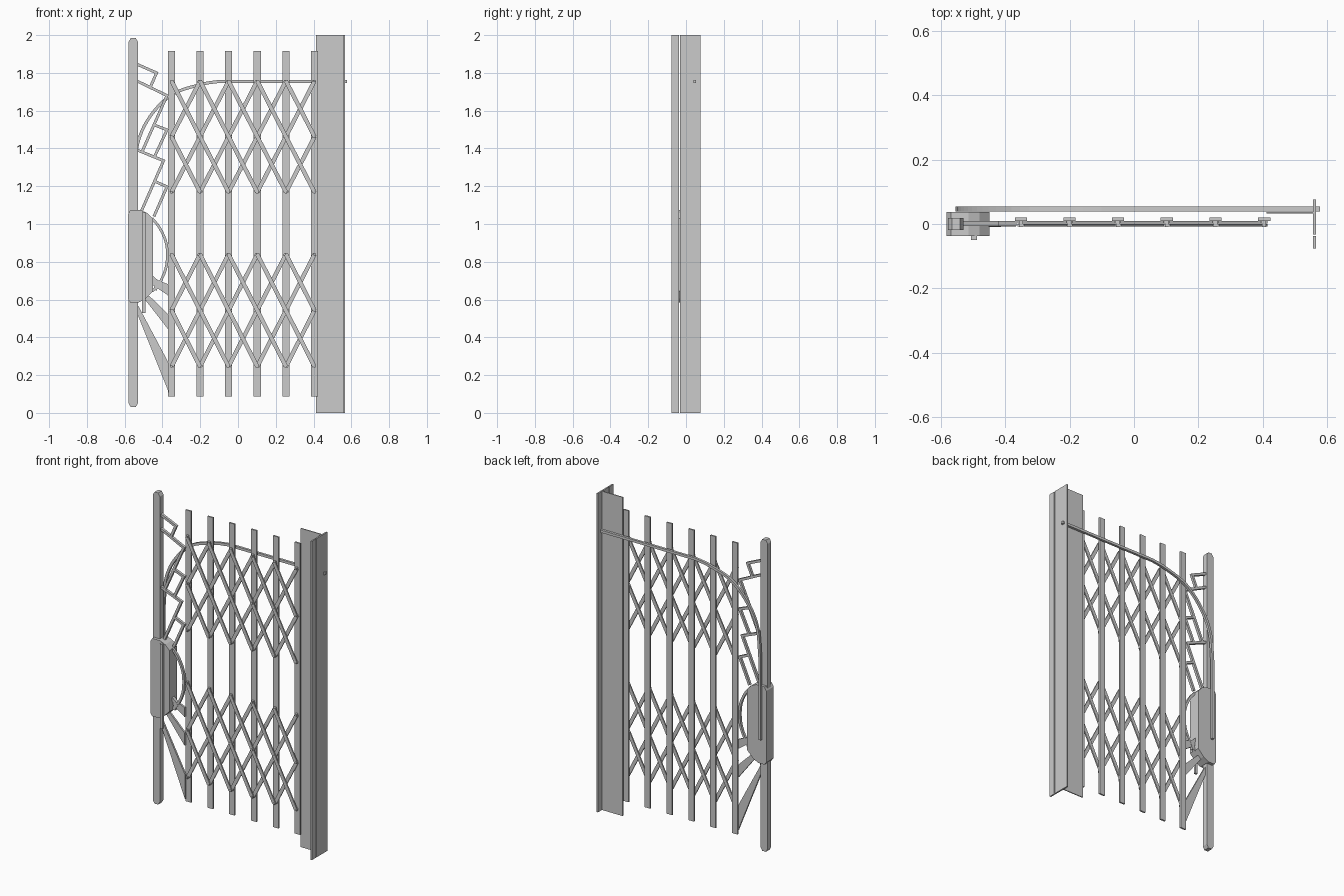
import bpy, bmesh
from mathutils import Vector

if "Cube" in bpy.data.objects:
    bpy.data.objects.remove(bpy.data.objects["Cube"])


def prism(name, pts, y0, y1):
    """Extrude an x-z outline from y0 to y1."""
    bm = bmesh.new()
    face = bm.faces.new([bm.verts.new((x, y0, z)) for x, z in pts])
    ext = bmesh.ops.extrude_face_region(bm, geom=[face])
    for v in ext["geom"]:
        if isinstance(v, bmesh.types.BMVert):
            v.co.y = y1
    bmesh.ops.recalc_face_normals(bm, faces=bm.faces)
    mesh = bpy.data.meshes.new(name)
    bm.to_mesh(mesh)
    bm.free()
    ob = bpy.data.objects.new(name, mesh)
    bpy.context.collection.objects.link(ob)
    return ob


def block(name, x0, x1, y0, y1, z0, z1):
    return prism(name, [(x0, z0), (x1, z0), (x1, z1), (x0, z1)], y0, y1)


def strip(name, path, w, y0, y1):
    """Flat bar of width w following an x-z path with mitred corners."""
    p = [Vector(q) for q in path]
    d = [(b - a).normalized() for a, b in zip(p, p[1:])]
    left, right = [], []
    for i, q in enumerate(p):
        a, b = d[max(i - 1, 0)], d[min(i, len(d) - 1)]
        na, nb = Vector((-a.y, a.x)), Vector((-b.y, b.x))
        m = (na + nb).normalized()
        off = m * (w / 2 / m.dot(nb))
        left.append(q + off)
        right.append(q - off)
    return prism(name, left + right[::-1], y0, y1)


def smooth_path(pts, n=5):
    """Catmull-Rom resampling of a path."""
    p = [Vector(q) for q in pts]
    p = [2 * p[0] - p[1]] + p + [2 * p[-1] - p[-2]]
    out = []
    for a, b, c, d in zip(p, p[1:], p[2:], p[3:]):
        for k in range(n):
            t = k / n
            out.append(0.5 * (2 * b + (c - a) * t + (2 * a - 5 * b + 4 * c - d) * t * t
                              + (3 * b - a - 3 * c + d) * t ** 3))
    return out + [p[-2]]


# wall frame: slotted end plate and face plate
block("wall_plate_front", 0.557, 0.566, -0.077, -0.037, 0, 2)
block("wall_plate_back", 0.557, 0.566, -0.032, 0.077, 0, 2)
block("wall_face_plate", 0.413, 0.557, 0.032, 0.038, 0, 2)

# vertical pickets
xs = [-0.352, -0.201, -0.05, 0.102, 0.254, 0.405]
for x in xs:
    block("picket", x - 0.019, x + 0.019, 0.010, 0.020, 0.087, 1.915)

# scissor lattice, two groups; falling bars in front, rising bars behind
for bottom, middle, top in ((0.245, 0.543, 0.84), (1.168, 1.462, 1.757)):
    level = {0: bottom, 1: middle, 2: top}
    for i in range(-1, 5):
        for name, sgn, y0, y1 in (("lattice_falling", -1, -0.008, 0.0),
                                  ("lattice_rising", 1, 0.002, 0.010)):
            pts = [(xs[i + k], level[1 + sgn * (k - 1)])
                   for k in range(3) if 0 <= i + k < len(xs)]
            strip(name, [pts[0], pts[-1]], 0.022, y0, y1)
    # pivot rivets
    for x in xs:
        for z in (bottom, middle, top):
            block("rivet", x - 0.006, x + 0.006, -0.009, 0.011, z - 0.006, z + 0.006)

# leading post with chamfered ends
a, b, lo, hi = -0.579, -0.530, 0.03, 1.985
prism("leading_post", [(a, lo + 0.02), (a + 0.012, lo), (b - 0.012, lo), (b, lo + 0.02),
                       (b, hi - 0.02), (b - 0.012, hi), (a + 0.012, hi), (a, hi - 0.02)],
      -0.018, 0.018)

# guide rail arching down behind the post
rail = smooth_path([(-0.10, 1.755), (-0.20, 1.738), (-0.35, 1.685), (-0.465, 1.57),
                    (-0.53, 1.43), (-0.548, 1.25)])
strip("guide_rail", [(0.578, 1.755)] + rail + [(-0.548, 0.74)], 0.016, 0.039, 0.054)

# lock box with front rod
prism("lock_box", [(-0.583, 1.05), (-0.57, 1.073), (-0.515, 1.073), (-0.48, 1.058),
                   (-0.45, 1.028), (-0.45, 0.645), (-0.49, 0.605), (-0.525, 0.585),
                   (-0.57, 0.585), (-0.583, 0.602)], -0.037, 0.037)
block("lock_rod", -0.507, -0.489, -0.050, -0.036, 0.53, 1.06)

# curved pull handle and small latch
strip("curved_handle", smooth_path([(-0.455, 1.03), (-0.415, 0.98), (-0.383, 0.91),
                                    (-0.374, 0.84), (-0.383, 0.76), (-0.42, 0.68),
                                    (-0.455, 0.645)], 3), 0.014, -0.008, 0.008)
strip("latch", [(-0.46, 0.72), (-0.425, 0.69), (-0.44, 0.65)], 0.02, -0.01, 0.01)

# triangular fins below the lock
for pts in ([(-0.455, 0.715), (-0.368, 0.68), (-0.368, 0.62), (-0.455, 0.68)],
            [(-0.50, 0.61), (-0.47, 0.62), (-0.368, 0.52), (-0.368, 0.44)],
            [(-0.535, 0.58), (-0.365, 0.26), (-0.365, 0.105), (-0.535, 0.53)]):
    prism("lower_fin", pts, -0.004, 0.008)

# zigzag rods between post and first picket
for path in ([(-0.535, 1.846), (-0.431, 1.80), (-0.463, 1.727)],
             [(-0.535, 1.757), (-0.376, 1.68), (-0.51, 1.378)],
             [(-0.447, 1.526), (-0.376, 1.498), (-0.442, 1.356)],
             [(-0.535, 1.392), (-0.394, 1.335), (-0.515, 1.06)],
             [(-0.447, 1.229), (-0.376, 1.197), (-0.445, 1.04)]):
    strip("zigzag_rod", path, 0.015, -0.006, 0.010)
